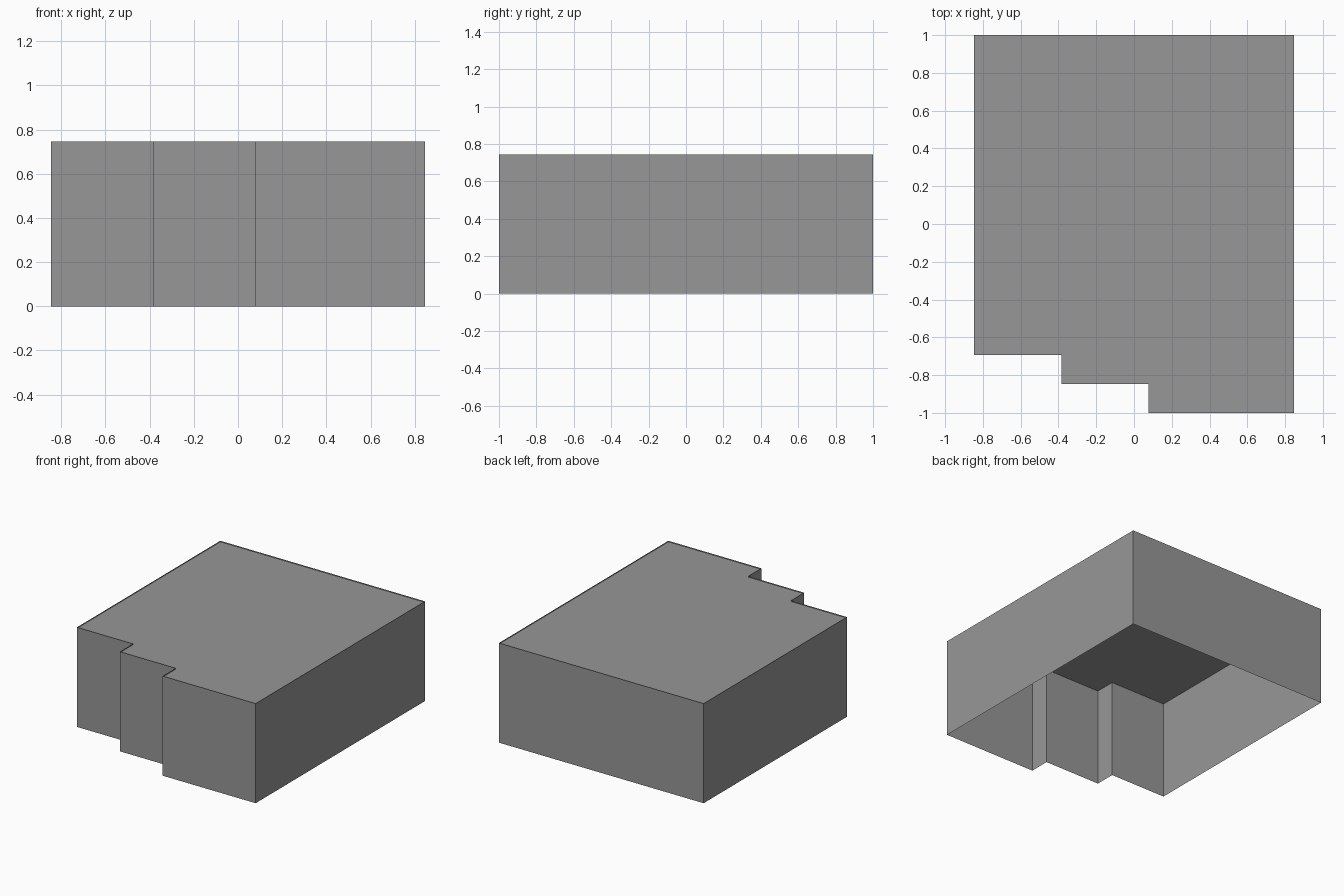
import bpy
import bmesh
from mathutils import Vector

cube = bpy.data.objects.get("Cube")
if cube:
    bpy.data.objects.remove(cube, do_unlink=True)

# Plan module and storey height
BAY = 2 / 13
FLOORS = 7
HEIGHT = 0.745
STOREY = HEIGHT / FLOORS
ROOF_Z = HEIGHT - 0.008

# One concrete grey for the whole building
grey = bpy.data.materials.new("concrete grey")
grey.use_nodes = True
colour = (0.31, 0.31, 0.31, 1)
grey.diffuse_color = colour
grey.node_tree.nodes["Principled BSDF"].inputs["Base Color"].default_value = colour

# Stepped footprint in whole bays, counter-clockwise from the front left step
plan = [(0, 2), (3, 2), (3, 1), (6, 1), (6, 0), (11, 0), (11, 13), (0, 13)]
corners = [Vector(((x - 5.5) * BAY, (y - 6.5) * BAY, 0)) for x, y in plan]


def add_object(name, bm):
    mesh = bpy.data.meshes.new(name)
    bm.to_mesh(mesh)
    bm.free()
    mesh.materials.append(grey)
    obj = bpy.data.objects.new(name, mesh)
    bpy.context.collection.objects.link(obj)
    return obj


def add_face(bm, points):
    return bm.faces.new([bm.verts.new(p) for p in points])


# Facade: separate thin panels, one per bay and storey, open at the base
bm = bmesh.new()
up = Vector((0, 0, STOREY))
for start, end in zip(corners, corners[1:] + corners[:1]):
    bays = round((end - start).length / BAY)
    step = (end - start) / bays
    for i in range(bays):
        for floor in range(FLOORS):
            p = start + step * i + up * floor
            add_face(bm, (p, p + step, p + step + up, p + up))
add_object("facade_panels", bm)

# Flat roof just below the wall tops
bm = bmesh.new()
add_face(bm, [c + Vector((0, 0, ROOF_Z)) for c in corners])
add_object("roof", bm)
